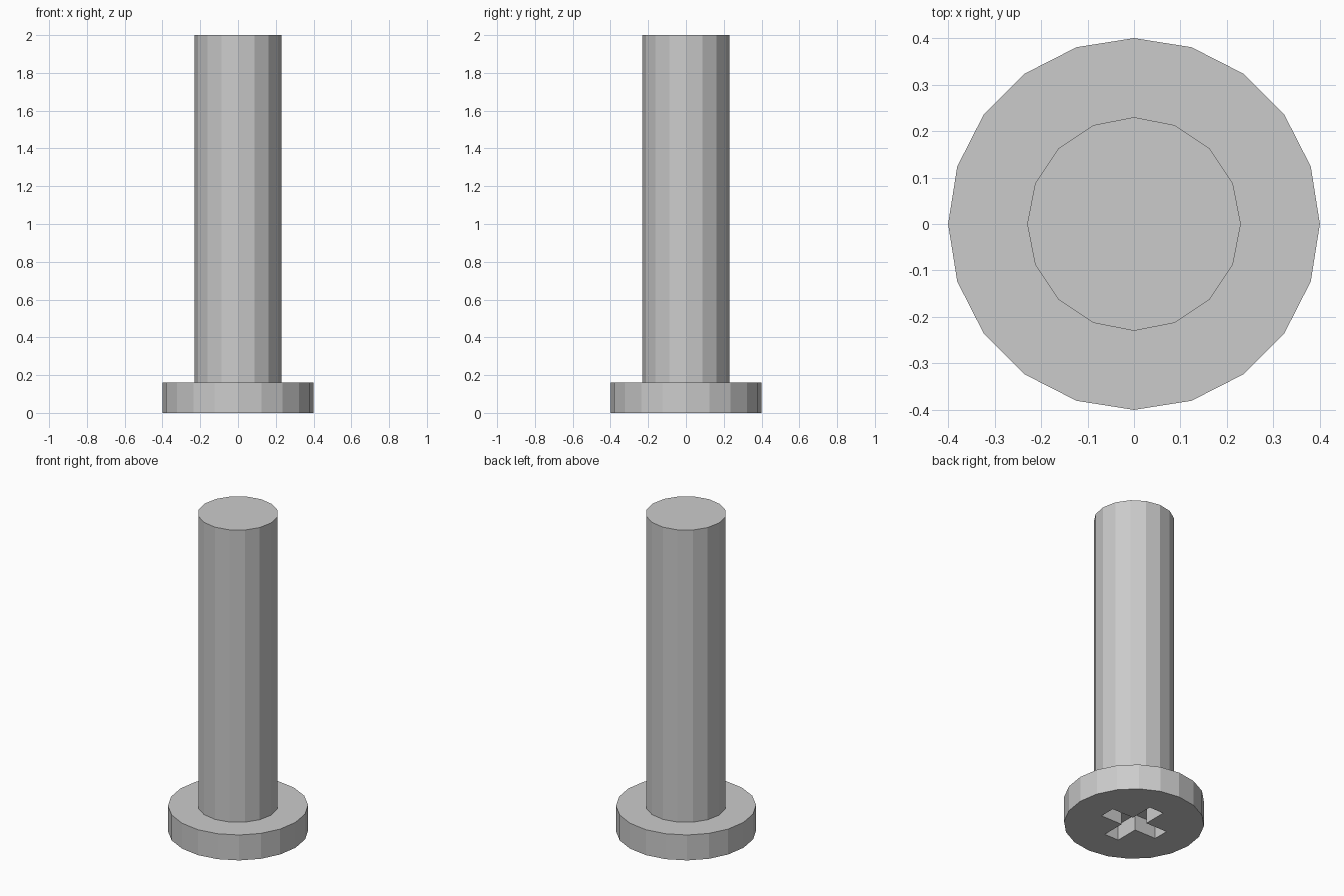
import bpy

if "Cube" in bpy.data.objects:
    bpy.data.objects.remove(bpy.data.objects["Cube"])

HEAD_R, HEAD_H = 0.40, 0.16
SHAFT_R, TOTAL_H = 0.23, 2.0
SLOT_L, SLOT_W, SLOT_D = 0.40, 0.10, 0.10


def cylinder(name, sides, radius, z0, z1):
    bpy.ops.mesh.primitive_cylinder_add(vertices=sides, radius=radius, depth=z1 - z0,
                                        location=(0, 0, (z0 + z1) / 2))
    obj = bpy.context.object
    obj.name = name
    return obj


def cut_slot(target, name, sx, sy):
    # box cutter that sinks SLOT_D into the underside
    bpy.ops.mesh.primitive_cube_add(size=1, location=(0, 0, 0))
    cutter = bpy.context.object
    cutter.name = name
    cutter.scale = (sx, sy, SLOT_D * 2)
    cutter.hide_render = True
    mod = target.modifiers.new(name, 'BOOLEAN')
    mod.operation = 'DIFFERENCE'
    mod.solver = 'EXACT'
    mod.object = cutter
    bpy.context.view_layer.objects.active = target
    bpy.ops.object.modifier_apply(modifier=mod.name)
    bpy.data.objects.remove(cutter)


# flat disc head with a cross-shaped drive recess underneath
head = cylinder("screw_head", 20, HEAD_R, 0, HEAD_H)
cut_slot(head, "slot_x", SLOT_L, SLOT_W)
cut_slot(head, "slot_y", SLOT_W, SLOT_L)

# plain shaft standing on the head
cylinder("screw_shaft", 16, SHAFT_R, HEAD_H, TOTAL_H)
